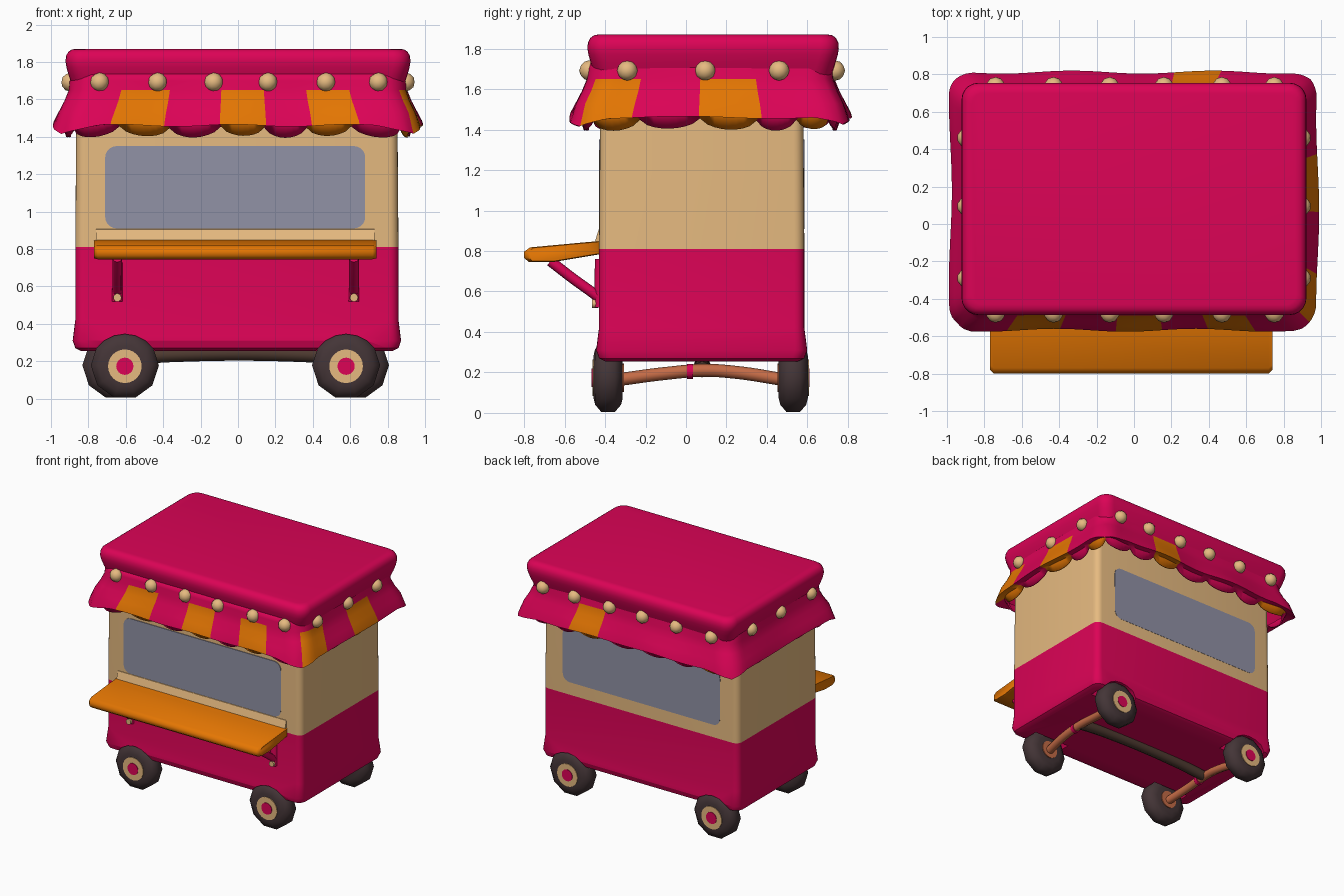
import bpy, bmesh, math
from mathutils import Vector

if "Cube" in bpy.data.objects:
    bpy.data.objects.remove(bpy.data.objects["Cube"])


def material(name, rgb):
    lin = [((c / 255 + 0.055) / 1.055) ** 2.4 if c > 10 else c / 3295 for c in rgb] + [1]
    m = bpy.data.materials.new(name)
    m.use_nodes = True
    m.diffuse_color = lin
    m.node_tree.nodes["Principled BSDF"].inputs["Base Color"].default_value = lin
    return m


PINK = material("magenta paint", (220, 3, 86))
CREAM = material("cream paint", (230, 186, 128))
ORANGE = material("orange paint", (228, 118, 3))
GLASS = material("grey glass", (145, 146, 166))
RUBBER = material("dark rubber", (68, 53, 55))
COPPER = material("copper metal", (196, 107, 70))
BROWN = material("dark brown metal", (78, 58, 48))


def finish(name, bm, mats, angle=40):
    bmesh.ops.recalc_face_normals(bm, faces=bm.faces)
    me = bpy.data.meshes.new(name)
    bm.to_mesh(me)
    bm.free()
    ob = bpy.data.objects.new(name, me)
    bpy.context.collection.objects.link(ob)
    for m in mats:
        me.materials.append(m)
    smooth(ob, angle)
    return ob


def smooth(ob, angle=40):
    bpy.ops.object.select_all(action='DESELECT')
    ob.select_set(True)
    bpy.context.view_layer.objects.active = ob
    bpy.ops.object.shade_smooth_by_angle(angle=math.radians(angle))


def rounded_rect(x0, x1, y0, y1, r, n=5):
    pts = []
    corners = [(x1 - r, y1 - r), (x0 + r, y1 - r), (x0 + r, y0 + r), (x1 - r, y0 + r)]
    for k, (cx, cy) in enumerate(corners):
        for i in range(n + 1):
            a = math.pi / 2 * (k + i / n)
            pts.append((cx + r * math.cos(a), cy + r * math.sin(a)))
    return pts


def bridge(bm, rings, closed=True):
    faces = []
    for lo, hi in zip(rings, rings[1:]):
        n = len(lo)
        for i in range(n):
            faces.append(bm.faces.new((lo[i], lo[(i + 1) % n], hi[(i + 1) % n], hi[i])))
    if closed:
        bm.faces.new(rings[0])
        bm.faces.new(rings[-1])
    return faces


def loft(name, rect, levels, mats, angle=40):
    """Stack rounded rectangles; each level is (height, outward offset, corner radius)."""
    bm = bmesh.new()
    x0, x1, y0, y1 = rect
    rings = [[bm.verts.new((x, y, z)) for x, y in
              rounded_rect(x0 - o, x1 + o, y0 - o, y1 + o, r)] for z, o, r in levels]
    bridge(bm, rings)
    return finish(name, bm, mats, angle)


def board(name, section, stations, mid, mat):
    """Run a (y, z) section along x; each station is (x, scale about mid)."""
    bm = bmesh.new()
    mid = Vector(mid)
    rings = []
    for x, s in stations:
        pts = [mid + (Vector(p) - mid) * s for p in section]
        rings.append([bm.verts.new((x, p.x, p.y)) for p in pts])
    bridge(bm, rings)
    finish(name, bm, [mat], 50)


def lathe_y(name, centre, profile, sides, mat, angle=50):
    """Spin (radius, y) points about an axis along y."""
    bm = bmesh.new()
    rings = []
    for r, y in profile:
        rings.append([bm.verts.new(Vector(centre) + Vector((
            r * math.cos(2 * math.pi * i / sides), y, r * math.sin(2 * math.pi * i / sides))))
            for i in range(sides)])
    bridge(bm, rings)
    return finish(name, bm, [mat], angle)


def tube(name, points, radius, mat):
    cu = bpy.data.curves.new(name, 'CURVE')
    cu.dimensions = '3D'
    cu.bevel_depth = radius
    cu.bevel_resolution = 2
    cu.use_fill_caps = True
    sp = cu.splines.new('BEZIER')
    sp.bezier_points.add(len(points) - 1)
    for bp, p in zip(sp.bezier_points, points):
        bp.co = p
        bp.handle_left_type = bp.handle_right_type = 'AUTO'
    cu.materials.append(mat)
    bpy.context.collection.objects.link(bpy.data.objects.new(name, cu))


# Wheel stations: label, x, y, outward direction
WHEELS = [("front_right", -0.605, -0.385, -1), ("front_left", 0.578, -0.385, -1),
          ("back_right", -0.65, 0.53, 1), ("back_left", 0.625, 0.53, 1)]

# Body: two-tone cabin with wheel arches
body = loft("cabin", (-0.87, 0.858, -0.43, 0.585),
            [(0.255, -0.03, 0.05), (0.27, 0.0, 0.06), (0.31, 0.014, 0.06), (0.42, 0.0, 0.05),
             (0.81, 0.0, 0.05), (1.2, -0.003, 0.05), (1.6, -0.006, 0.05)], [PINK, CREAM])
for label, x, y, out in WHEELS:
    cutter = lathe_y("arch_cutter", (x, y, 0.155), [(0.19, -0.1), (0.19, 0.1)], 20, PINK)
    cutter.hide_render = True
    mod = body.modifiers.new("arch", 'BOOLEAN')
    mod.object, mod.operation, mod.solver = cutter, 'DIFFERENCE', 'EXACT'
    bpy.context.view_layer.objects.active = body
    bpy.ops.object.modifier_apply(modifier=mod.name)
    bpy.data.objects.remove(cutter)
for p in body.data.polygons:
    p.material_index = int(p.center.z > 0.81)
smooth(body)

# Windows: thin rounded plates front and back
for end, y in (("front", -0.4265), ("back", 0.5815)):
    bm = bmesh.new()
    outline = rounded_rect(-0.71, 0.68, 0.91, 1.35, 0.06)
    bridge(bm, [[bm.verts.new((x, y + d, z)) for x, z in outline] for d in (-0.0045, 0.0045)])
    finish(end + "_window", bm, [GLASS], 30)

# Roof: soft slab
loft("roof", (-0.922, 0.922, -0.487, 0.755),
     [(1.58, -0.07, 0.06), (1.69, -0.03, 0.09), (1.73, -0.016, 0.09), (1.77, -0.005, 0.09),
      (1.8, 0.0, 0.09), (1.83, -0.002, 0.09), (1.853, -0.014, 0.08), (1.866, -0.032, 0.07),
      (1.87, -0.055, 0.06)], [PINK], 60)

# Awning: flared skirt with a tucked scalloped hem
# Each side lists panel edges, fully orange panels, and panels with an orange hem
HX, Y0, Y1, ROUND = 0.912, -0.498, 0.742, 0.13
SIDES = [
    ('front', [-HX, -0.63, -0.37, -0.09, 0.14, 0.37, 0.60, HX], (1, 3, 5), (1, 3, 5)),
    ('right', [Y0, -0.23, 0.07, 0.35, 0.55, Y1], (0, 2), (0, 2, 4)),
    ('back', [HX, 0.66, 0.43, 0.2, -0.1, -0.38, -0.62, -HX], (2,), (2, 6)),
    ('left', [Y1, 0.5, 0.25, 0.0, -0.25, Y0], (), ()),
]
ROWS = [(1.75, -0.03), (1.70, -0.014), (1.65, -0.011), (1.59, 0.012), (1.53, 0.042), (1.48, 0.064),
        (1.46, 0.07), (1.463, 0.02), (1.45, 0.0)]
STEPS = 8
cy, hy = (Y0 + Y1) / 2, (Y1 - Y0) / 2
columns = []
for side, edges, orange, hem in SIDES:
    for k, (a, b) in enumerate(zip(edges, edges[1:])):
        for i in range(STEPS):
            u = a + (b - a) * i / STEPS
            x = {'right': HX, 'left': -HX}.get(side, u)
            y = {'front': Y0, 'back': Y1}.get(side, u)
            columns.append((x, y - cy, math.sin(math.pi * i / STEPS), k in orange, k in hem))


def soften(x, y, wx, wy):
    """Round the corners of a rectangle with half sizes wx, wy."""
    core = Vector((max(-wx + ROUND, min(wx - ROUND, x)), max(-wy + ROUND, min(wy - ROUND, y))))
    return core + (Vector((x, y)) - core).normalized() * ROUND


bm = bmesh.new()
rings = []
for j, (z, off) in enumerate(ROWS):
    ring = []
    for x, y, s, _, _ in columns:
        near_corner = max(0, (abs(x) / HX + abs(y) / hy) - 1.75) * 4
        o = off + 0.008 * math.sin(9 * x + 7 * y) * min(j, 5) / 5
        drop = 0.04 * near_corner * (j in (5, 6)) + 0.006 * math.sin(11 * x - 8 * y) * (j >= 5)
        if j == len(ROWS) - 1:
            drop += 0.05 * max(s, 0) ** 0.6
        p = soften(x * (HX + o) / HX, y * (hy + o) / hy, HX + o, hy + o)
        ring.append(bm.verts.new((p.x, cy + p.y, z - drop)))
    rings.append(ring)
for n, f in enumerate(bridge(bm, rings, closed=False)):
    row, col = divmod(n, len(columns))
    f.material_index = int(columns[col][4] if row >= 7 else row >= 2 and columns[col][3])
awning = finish("awning", bm, [PINK, ORANGE], 60)
thick = awning.modifiers.new("thickness", 'SOLIDIFY')
thick.thickness = 0.012

# Bulbs: string of faceted lamps round the roof
spots = [(x, y) for x in (-0.74, -0.43, -0.13, 0.16, 0.47, 0.75) for y in (-0.477, 0.735)]
spots += [(x, y) for x in (-0.895, 0.895) for y in (-0.29, 0.095, 0.46)]
bm = bmesh.new()
for x, y in spots:
    new = bmesh.ops.create_icosphere(bm, subdivisions=2, radius=0.051)['verts']
    bmesh.ops.translate(bm, verts=new, vec=(x, y, 1.692))
finish("bulbs", bm, [CREAM], 30)

# Serving shelf: sloped rounded board, with a cream sill behind it
board("serving_shelf", [(-0.42, 0.85), (-0.5, 0.843), (-0.77, 0.818), (-0.8, 0.797), (-0.8, 0.765),
                        (-0.775, 0.745), (-0.66, 0.745), (-0.42, 0.785)],
      [(-0.77, 0.9), (-0.75, 1), (0.72, 1), (0.74, 0.9)], (-0.6, 0.795), ORANGE)
board("window_sill", [(-0.42, 0.91), (-0.432, 0.905), (-0.452, 0.84), (-0.42, 0.82)],
      [(-0.76, 1), (0.73, 1)], (-0.43, 0.85), CREAM)

# Shelf brackets with bolts
for name, x in (("right", -0.645), ("left", 0.62)):
    tube(name + "_bracket", [(x, -0.67, 0.75), (x, -0.56, 0.665), (x, -0.47, 0.6), (x, -0.43, 0.57)],
         0.026, PINK)
    tube(name + "_bracket_plate", [(x, -0.42, 0.76), (x, -0.425, 0.52)], 0.03, PINK)
    lathe_y(name + "_bolt", (x, -0.45, 0.54), [(0.022, -0.014), (0.022, 0.014)], 10, CREAM)

# Wheels: chunky low-sided tyres with layered hubs
for label, x, y, out in WHEELS:
    lathe_y(label + "_tyre", (x, y, 0.178), [(0.11, -0.072), (0.145, -0.064), (0.182, -0.034),
            (0.182, 0.034), (0.145, 0.064), (0.11, 0.072)], 10, RUBBER, 60)
    for part, r, mat, d in (("hub_ring", 0.09, CREAM, 0.073), ("hub_cap", 0.046, PINK, 0.077),
                            ("inner_hub", 0.07, COPPER, -0.074)):
        lathe_y(label + "_" + part, (x, y + out * d, 0.173), [(r, -0.004), (r, 0.004)], 24, mat)

# Chassis: bowed axles joined by a long spine
for name, xf, xb in (("right", -0.605, -0.65), ("left", 0.578, 0.625)):
    xm = (xf + xb) / 2
    tube(name + "_axle", [(xf, -0.33, 0.165), (xm, -0.1, 0.195), (xm, 0.09, 0.21), (xm, 0.25, 0.2),
                          (xb, 0.48, 0.165)], 0.032, COPPER)
    lathe_y(name + "_axle_collar", (xm, 0.02, 0.205), [(0.037, -0.015), (0.037, 0.015)], 12, PINK)
tube("chassis_spine", [(-0.62, 0.08, 0.215), (-0.35, 0.08, 0.235), (0.35, 0.08, 0.235),
                       (0.6, 0.08, 0.215)], 0.04, BROWN)
